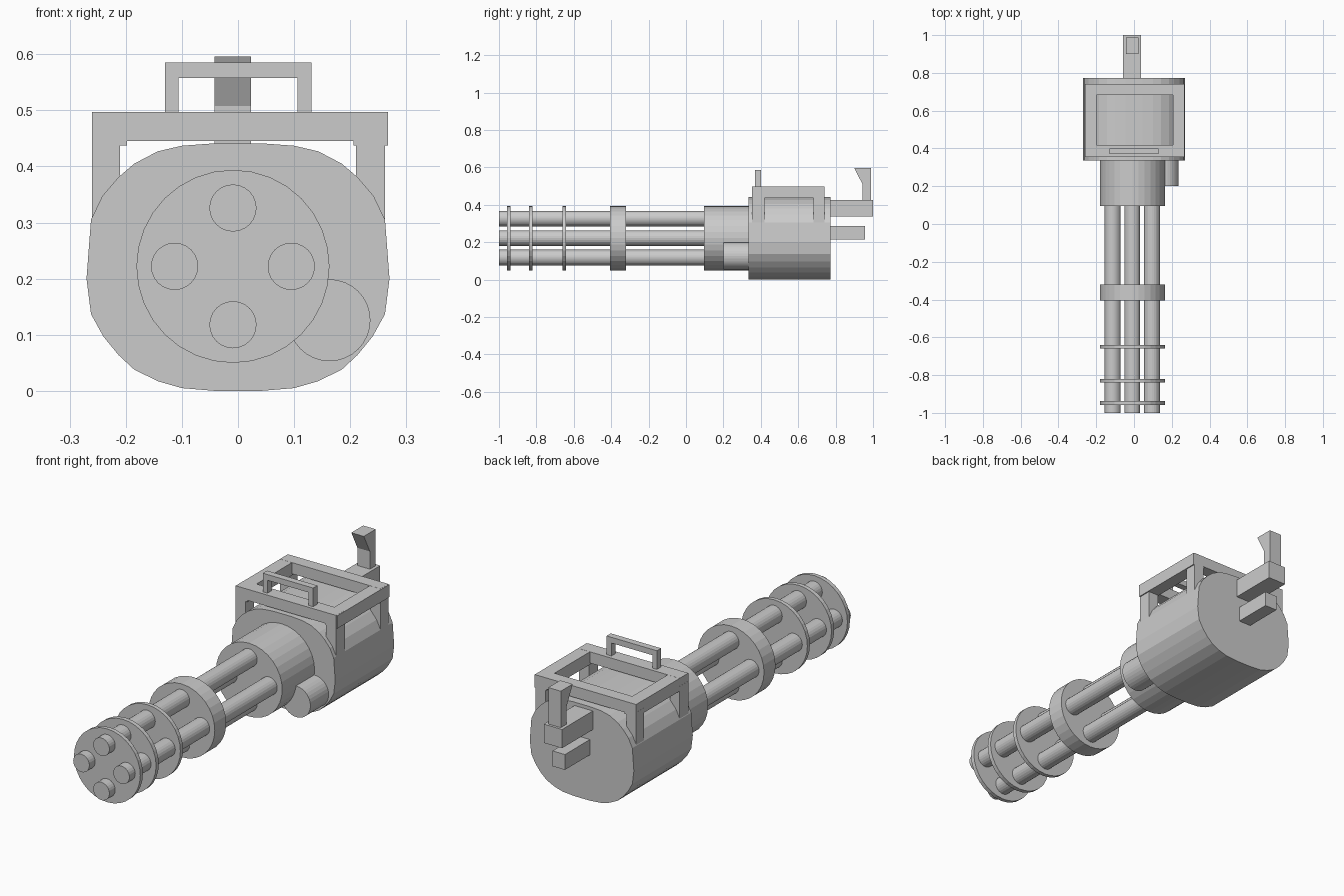
import bpy, bmesh
from math import cos, sin, pi
from mathutils import Vector

if "Cube" in bpy.data.objects:
    bpy.data.objects.remove(bpy.data.objects["Cube"])


def prism(name, pts, depth):
    """Extrude a closed loop of 3D points along a depth vector."""
    bm = bmesh.new()
    face = bm.faces.new([bm.verts.new(p) for p in pts])
    ext = bmesh.ops.extrude_face_region(bm, geom=[face], use_keep_orig=True)
    moved = [v for v in ext["geom"] if isinstance(v, bmesh.types.BMVert)]
    bmesh.ops.translate(bm, verts=moved, vec=Vector(depth))
    bmesh.ops.recalc_face_normals(bm, faces=bm.faces[:])
    mesh = bpy.data.meshes.new(name)
    bm.to_mesh(mesh)
    bm.free()
    ob = bpy.data.objects.new(name, mesh)
    bpy.context.collection.objects.link(ob)
    return ob


def box(name, x0, x1, y0, y1, z0, z1):
    pts = [(x0, y0, z0), (x1, y0, z0), (x1, y0, z1), (x0, y0, z1)]
    return prism(name, pts, (0, y1 - y0, 0))


def cyl(name, x, z, r, y0, y1, sides=32):
    angles = [2 * pi * i / sides for i in range(sides)]
    pts = [(x + r * cos(a), y0, z + r * sin(a)) for a in angles]
    return prism(name, pts, (0, y1 - y0, 0))


CX, CZ = -0.009, 0.222      # rotor axis

# Rounded main body, half profile mirrored
half = [(0.04, 0.002), (0.1, 0.005), (0.142, 0.017), (0.185, 0.038), (0.213, 0.064),
        (0.24, 0.097), (0.262, 0.137), (0.27, 0.2), (0.262, 0.305), (0.242, 0.347),
        (0.213, 0.381), (0.185, 0.405), (0.143, 0.427), (0.1, 0.437), (0.045, 0.441)]
half[0] = (0.04, 0.0)
profile = half + [(-x, z) for x, z in reversed(half)]
prism("main_body", [(x, 0.335, z) for x, z in profile], (0, 0.437, 0))

# Rotor housing and side motor
cyl("rotor_housing", CX, CZ, 0.172, 0.095, 0.34)
cyl("side_motor", 0.163, 0.126, 0.073, 0.2, 0.34)

# Four barrels around the axis
for i in range(4):
    a = i * pi / 2
    cyl(f"barrel_{i + 1}", CX + 0.104 * cos(a), CZ + 0.104 * sin(a), 0.042, -1.0, 0.1, 24)

# Discs and thick clamp holding the barrels
for i, (y0, y1) in enumerate([(-0.957, -0.938), (-0.84, -0.82), (-0.66, -0.641)]):
    cyl(f"barrel_disc_{i + 1}", CX, CZ, 0.172, y0, y1)
cyl("barrel_clamp", CX, CZ, 0.172, -0.405, -0.32)

# Top frame: side beams, cross beams and legs
box("frame_beam_left", -0.26, -0.198, 0.355, 0.74, 0.437, 0.497)
box("frame_beam_right", 0.206, 0.267, 0.355, 0.74, 0.437, 0.497)
for end, y0, y1 in [("front", 0.354, 0.419), ("rear", 0.682, 0.741)]:
    box(f"frame_beam_{end}", -0.26, 0.262, y0, y1, 0.445, 0.4975)
    for side, x0, x1 in [("left", -0.2605, -0.21), ("right", 0.21, 0.262)]:
        box(f"frame_leg_{end}_{side}", x0, x1, y0, y1, 0.3, 0.46)

# Carry handle, an inverted U
handle = [(-0.13, 0.49), (-0.13, 0.585), (0.131, 0.585), (0.131, 0.49),
          (0.106, 0.49), (0.106, 0.558), (-0.106, 0.558), (-0.106, 0.49)]
prism("carry_handle", [(x, 0.37, z) for x, z in handle], (0, 0.031, 0))

# Rear bars and flared grip
box("rear_bar_upper", -0.057, 0.038, 0.76, 1.0, 0.337, 0.425)
box("rear_bar_lower", -0.042, 0.023, 0.76, 0.957, 0.215, 0.287)
grip = [(0.945, 0.42), (0.988, 0.42), (0.988, 0.596), (0.9, 0.596), (0.945, 0.508)]
prism("rear_grip", [(-0.042, y, z) for y, z in grip], (0.065, 0, 0))
